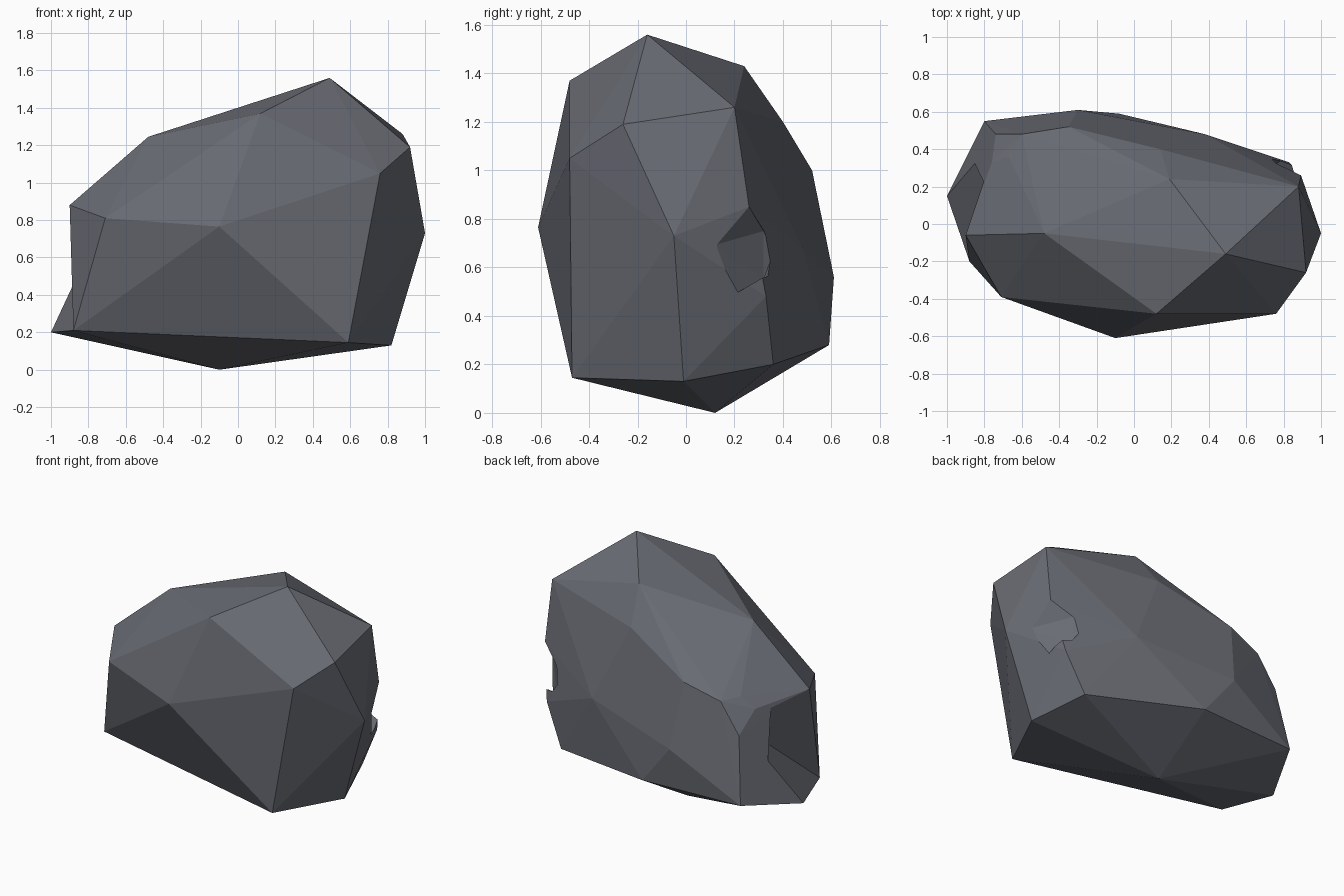
import bpy, bmesh
from mathutils import Vector

if "Cube" in bpy.data.objects:
    bpy.data.objects.remove(bpy.data.objects["Cube"])


def hull(name, points):
    """Object made from the convex hull of a few corner points."""
    bm = bmesh.new()
    for p in points:
        bm.verts.new(p)
    res = bmesh.ops.convex_hull(bm, input=bm.verts[:])
    junk = set(res["geom_interior"] + res["geom_unused"])
    bmesh.ops.delete(bm, geom=[v for v in junk if isinstance(v, bmesh.types.BMVert)],
                     context='VERTS')
    bmesh.ops.recalc_face_normals(bm, faces=bm.faces[:])
    me = bpy.data.meshes.new(name)
    bm.to_mesh(me)
    bm.free()
    ob = bpy.data.objects.new(name, me)
    bpy.context.collection.objects.link(ob)
    return ob


# corners shared between the boulder and its notch
E = Vector((-0.90, -0.06, 0.88))
P = Vector((-0.88, -0.20, 0.21))
O = Vector((-1.00, 0.15, 0.20))
Q = Vector((-0.74, 0.40, 0.73))

# boulder corners: crown, front and right, base, back, chipped corner, right ridge
crown = [(.49, -.16, 1.56), (.12, -.48, 1.37), (.19, .24, 1.43), (-.48, -.05, 1.245),
         (.88, .20, 1.26), (.92, -.26, 1.19)]
front = [(.76, -.48, 1.05), (1.0, -.05, .73), (-.10, -.61, .765), (-.71, -.39, .81)]
base = [(.59, -.47, .145), (.82, -.01, .13), (-.10, .12, 0), (.70, .36, .20)]
back = [(.14, .40, 1.20), (-.35, .52, 1.0), (-.80, .55, .28), (-.08, .59, .28),
        (-.30, .61, .56), (.38, .48, .68)]
corner = [(-.74, .48, .72), (-.60, .48, .92), (-.76, .33, .855), (-.67, .36, .93)]
ridge = [(.893, .26, .85), (.83, .33, .48)]
rock = hull("boulder", crown + front + base + back + corner + ridge + [E, P, O, Q])

# wedge notch on the left, folded along the P-Q valley
mid = (P + Q) / 2
notch = hull("notch_cutter", [P + (P - Q) * .2, Q, mid + (E - mid) * 1.4, mid + (O - mid) * 1.4])

# chip knocked out of the right back ridge
chip = hull("chip_cutter", [(.944, .11, .69), (.893, .26, .85), (.76, .32, .75),
                            (.733, .36, .66), (.753, .32, .55), (.88, .20, .49),
                            (1.05, .48, .68)])

for cutter in (notch, chip):
    mod = rock.modifiers.new(cutter.name, 'BOOLEAN')
    mod.operation = 'DIFFERENCE'
    mod.solver = 'EXACT'
    mod.object = cutter
bpy.context.view_layer.update()
final = bpy.data.meshes.new_from_object(
    rock.evaluated_get(bpy.context.evaluated_depsgraph_get()))
rock.modifiers.clear()
rock.data = final
for cutter in (notch, chip):
    bpy.data.objects.remove(cutter)

# single slate colour, flat faces
mat = bpy.data.materials.new("slate grey")
mat.diffuse_color = (0.14, 0.147, 0.172, 1)
mat.use_nodes = True
mat.node_tree.nodes["Principled BSDF"].inputs["Base Color"].default_value = mat.diffuse_color
final.materials.clear()
final.materials.append(mat)
for f in final.polygons:
    f.use_smooth = False
    f.material_index = 0
